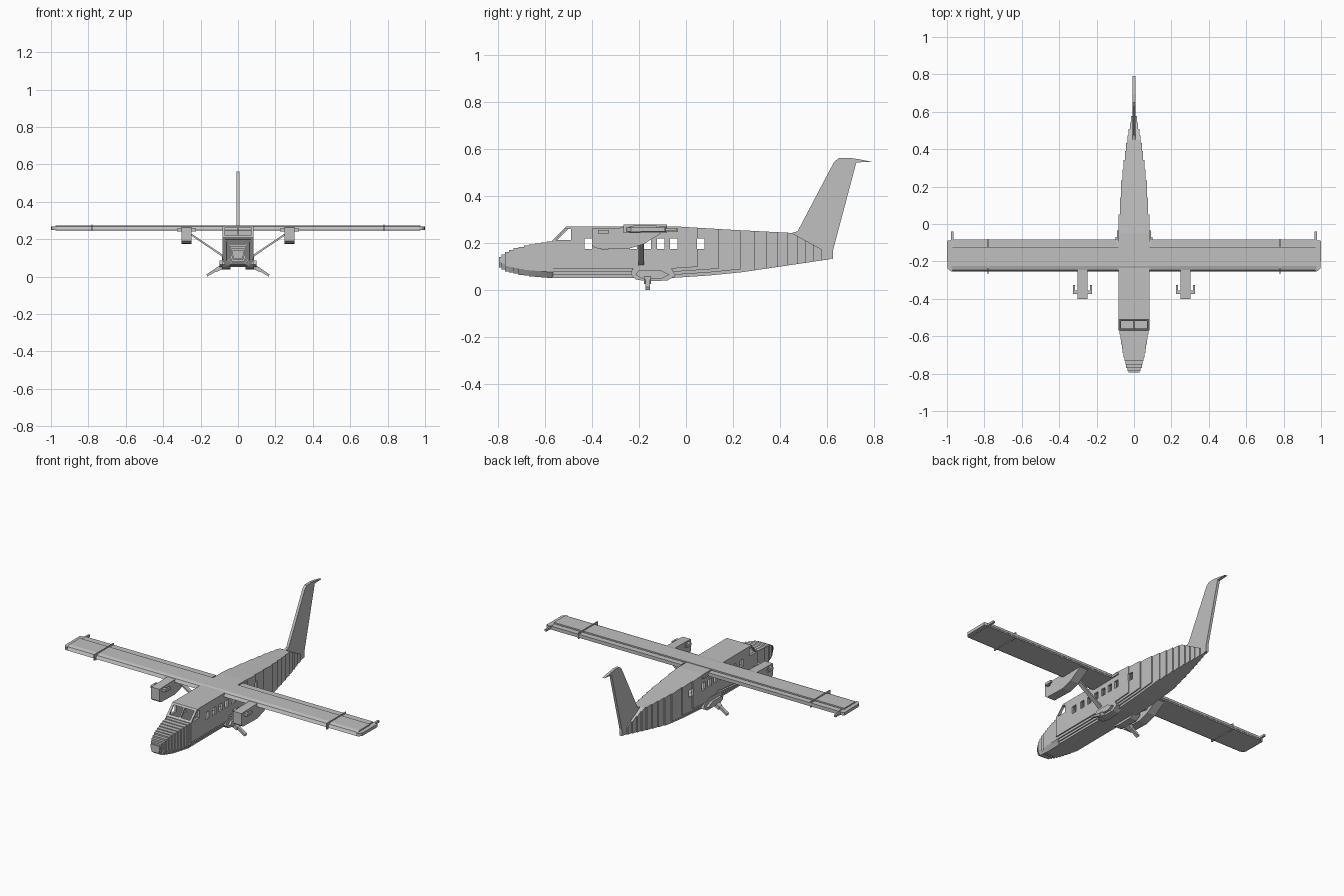
import bpy
import bmesh
from mathutils import Vector

old = bpy.data.objects.get("Cube")
if old:
    bpy.data.objects.remove(old, do_unlink=True)

grey = bpy.data.materials.new("plain_grey")
grey.use_nodes = True
colour = (0.53, 0.53, 0.53, 1)
grey.diffuse_color = colour
grey.node_tree.nodes["Principled BSDF"].inputs["Base Color"].default_value = colour


def prism(axis, outline, start, end):
    """Outline in the two other axes, extruded along the named axis."""
    return axis, outline, start, end


def box(x0, x1, y0, y1, z0, z1):
    return prism("x", [(y0, z0), (y1, z0), (y1, z1), (y0, z1)], x0, x1)


def place(axis, p, d):
    if axis == "x":
        return Vector((d, p[0], p[1]))
    if axis == "y":
        return Vector((p[0], d, p[1]))
    return Vector((p[0], p[1], d))


def make(name, prisms, mirror=False):
    bm = bmesh.new()
    for axis, outline, start, end in prisms:
        low = [bm.verts.new(place(axis, p, start)) for p in outline]
        high = [bm.verts.new(place(axis, p, end)) for p in outline]
        bm.faces.new(low)
        bm.faces.new(high[::-1])
        count = len(outline)
        for i in range(count):
            j = (i + 1) % count
            bm.faces.new((low[j], low[i], high[i], high[j]))
    bmesh.ops.recalc_face_normals(bm, faces=bm.faces)
    mesh = bpy.data.meshes.new(name)
    bm.to_mesh(mesh)
    bm.free()
    mesh.materials.append(grey)
    obj = bpy.data.objects.new(name, mesh)
    bpy.context.collection.objects.link(obj)
    if mirror:
        obj.modifiers.new("both_sides", "MIRROR").use_mirror_merge = False
    return obj


def interp(points, y):
    for (a, va), (b, vb) in zip(points, points[1:]):
        if y <= b:
            return va + (vb - va) * max(0, (y - a) / (b - a))
    return points[-1][1]


# Body lines: roof height, belly height and half width along the length
roof = [(-0.795, 0.14), (-0.78, 0.155), (-0.74, 0.178), (-0.66, 0.195), (-0.57, 0.21),
        (-0.51, 0.271), (-0.05, 0.271), (0.2, 0.256), (0.45, 0.243), (0.62, 0.15)]
belly = [(-0.795, 0.095), (-0.77, 0.078), (-0.7, 0.062), (-0.6, 0.051), (-0.05, 0.052),
         (0.1, 0.062), (0.24, 0.076), (0.625, 0.133)]
nose_width = [(-0.795, 0.03), (-0.77, 0.042), (-0.72, 0.055), (-0.65, 0.068), (-0.56, 0.082)]
tail_width = [(0.008, 0.615), (0.02, 0.55), (0.036, 0.47), (0.052, 0.37),
              (0.068, 0.25), (0.083, 0.05)]
front = -0.57

# Cutters for the windows and the hollow cabin
windows = [box(-0.2, 0.2, y - 0.016, y + 0.016, 0.175, 0.219)
           for y in (-0.415, -0.345, -0.285, -0.225, -0.165, -0.108, -0.052, 0.062)]
windows.append(prism("x", [(-0.555, 0.212), (-0.49, 0.212), (-0.49, 0.26), (-0.513, 0.26)],
                     -0.2, 0.2))
cutters = [make("window_cutter", windows),
           make("cabin_cutter", [box(-0.069, 0.069, -0.56, 0.1, 0.105, 0.262)])]

# Fuselage: nested side profiles, narrower layers reaching further aft and lower
shell = bmesh.new()
layers = 12
for i in range(layers):
    width = 0.083 - 0.075 * i / (layers - 1)
    aft = interp(tail_width, width)
    lift = (0.04, 0.026, 0.013)[i] if i < 3 else 0
    ys = [front] + [y for y in sorted({p[0] for p in roof + belly}) if front < y < aft] + [aft]
    upper = [(y, interp(roof, y)) for y in ys]
    lower = [(y, interp(belly, y) + lift) for y in reversed(ys)]
    layer = make("fuselage_layer", [prism("x", upper + lower, -width, width)])
    for cutter in cutters:
        cut = layer.modifiers.new("cut", "BOOLEAN")
        cut.object = cutter
        cut.solver = "EXACT"
    graph = bpy.context.evaluated_depsgraph_get()
    result = bpy.data.meshes.new_from_object(layer.evaluated_get(graph))
    shell.from_mesh(result)
    bpy.data.meshes.remove(result)
    bpy.data.objects.remove(layer, do_unlink=True)
for cutter in cutters:
    bpy.data.objects.remove(cutter, do_unlink=True)
body = bpy.data.meshes.new("fuselage")
shell.to_mesh(body)
shell.free()
body.materials.clear()
body.materials.append(grey)
for face in body.polygons:
    face.material_index = 0
bpy.context.collection.objects.link(bpy.data.objects.new("fuselage", body))

# Stepped nose
steps = 11
nose = []
for i in range(steps):
    y = -0.795 + 0.23 * (i / steps) ** 1.3
    half = interp(nose_width, y)
    low, high = interp(belly, y), interp(roof, y)
    inset = half * 0.75
    nose.append(prism("y", [(-inset, low), (inset, low), (half, low + 0.025), (half, high),
                            (-half, high), (-half, low + 0.025)], y, front + 0.005))
make("nose", nose)

# Windscreen posts
make("windscreen_post", [prism("x", [(-0.57, 0.2), (-0.56, 0.2), (-0.5, 0.262), (-0.51, 0.271)],
                               -0.004, 0.004)])

# Tail fin with its swept tip
make("tail_fin", [prism("x", [(0.45, 0.243), (0.475, 0.25), (0.63, 0.545), (0.65, 0.561),
                              (0.69, 0.563), (0.74, 0.556), (0.79, 0.546), (0.725, 0.543),
                              (0.626, 0.17), (0.626, 0.133), (0.59, 0.135), (0.59, 0.165)],
                        -0.008, 0.008)])

# Wing with a stepped flap edge and clipped tips
make("wing", [
    prism("x", [(-0.255, 0.25), (-0.245, 0.268), (-0.225, 0.274), (-0.125, 0.274),
                (-0.125, 0.266), (-0.085, 0.262), (-0.085, 0.248), (-0.24, 0.245)], 0, 0.975),
    prism("z", [(0.97, -0.255), (0.985, -0.25), (0.998, -0.235), (1, -0.09),
                (0.97, -0.085)], 0.249, 0.267),
], mirror=True)
make("flap", [box(0.09, 0.965, -0.118, -0.083, 0.256, 0.27)], mirror=True)
make("wing_fence", [box(0.777, 0.783, -0.266, -0.08, 0.243, 0.279)], mirror=True)
make("wingtip_rod", [box(0.966, 0.978, -0.09, -0.04, 0.252, 0.264)], mirror=True)
make("wing_root_fairing", [box(0.08, 0.091, -0.1, -0.035, 0.248, 0.262)], mirror=True)

# Engine nacelles with side exhausts
make("engine_nacelle", [
    prism("x", [(-0.4, 0.19), (-0.385, 0.178), (-0.25, 0.174), (-0.18, 0.195), (-0.1, 0.245),
                (-0.1, 0.255), (-0.24, 0.266), (-0.4, 0.262)], 0.248, 0.303)], mirror=True)
exhausts = []
for side in (-1, 1):
    inner, outer = 0.275 + side * 0.025, 0.275 + side * 0.05
    exhausts.append(box(inner, outer, -0.375, -0.355, 0.24, 0.256))
    exhausts.append(box(outer - side * 0.01, outer, -0.375, -0.327, 0.24, 0.256))
make("exhaust", exhausts, mirror=True)

# Wing struts
make("wing_strut", [prism("y", [(0.075, 0.1), (0.255, 0.222), (0.255, 0.234), (0.075, 0.112)],
                          -0.203, -0.178)], mirror=True)

# Wheel fairings and landing legs
make("wheel_fairing", [
    prism("x", [(-0.235, 0.065), (-0.215, 0.045), (-0.17, 0.038), (-0.08, 0.04), (-0.045, 0.06),
                (-0.06, 0.09), (-0.11, 0.108), (-0.2, 0.106), (-0.23, 0.088)], 0.04, 0.086),
    prism("x", [(-0.215, 0.065), (-0.19, 0.05), (-0.1, 0.05), (-0.07, 0.065),
                (-0.11, 0.085), (-0.2, 0.085)], 0.08, 0.1)], mirror=True)
make("landing_leg", [
    prism("y", [(0.075, 0.052), (0.164, 0), (0.168, 0.012), (0.09, 0.064)], -0.173, -0.153),
    prism("y", [(0.07, 0.045), (0.115, 0.025), (0.12, 0.045), (0.08, 0.07)], -0.178, -0.148),
], mirror=True)
